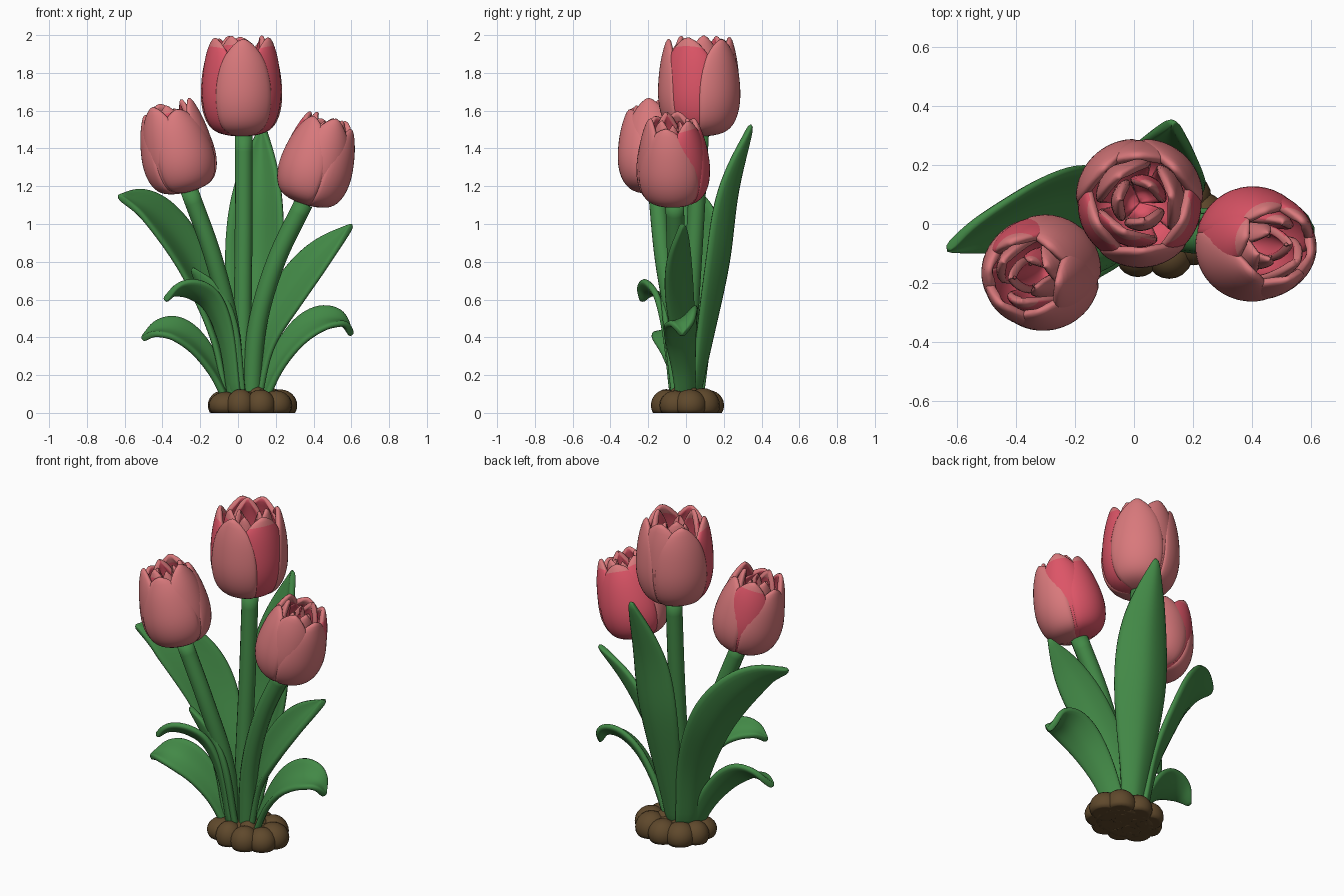
import bpy, math, random
from mathutils import Vector

if "Cube" in bpy.data.objects:
    bpy.data.objects.remove(bpy.data.objects["Cube"])

random.seed(4)


def material(name, rgb):
    m = bpy.data.materials.new(name)
    m.diffuse_color = (*rgb, 1)
    m.use_nodes = True
    m.node_tree.nodes["Principled BSDF"].inputs["Base Color"].default_value = m.diffuse_color
    return m


PINK = material("petal pink", (0.69, 0.19, 0.20))
RED = material("petal red", (0.72, 0.09, 0.135))
GREEN = material("leaf green", (0.055, 0.25, 0.062))
SOIL = material("soil brown", (0.115, 0.066, 0.025))


def spline(pts, t):
    """Catmull-Rom point at t in 0..1 through pts."""
    p = [Vector(q) for q in pts]
    p = [2 * p[0] - p[1]] + p + [2 * p[-1] - p[-2]]
    n = len(pts) - 1
    i = min(int(t * n), n - 1)
    f = t * n - i
    a, b, c, d = p[i:i + 4]
    return 0.5 * (2 * b + (c - a) * f + (2 * a - 5 * b + 4 * c - d) * f * f
                  + (3 * b - a - 3 * c + d) * f ** 3)


def grid(name, rows, mats, closed=False, index=None):
    """Smooth mesh lofted through rows of points."""
    n = len(rows[0])
    faces, ids = [], []
    for i in range(len(rows) - 1):
        for j in range(n if closed else n - 1):
            k = (j + 1) % n
            faces.append((i * n + j, i * n + k, (i + 1) * n + k, (i + 1) * n + j))
            ids.append(index(i) if index else 0)
    if closed:
        faces += [tuple(range(n))[::-1], tuple(range((len(rows) - 1) * n, len(rows) * n))]
        ids += [0, 0]
    me = bpy.data.meshes.new(name)
    me.from_pydata([p for r in rows for p in r], [], faces)
    for m in mats:
        me.materials.append(m)
    for f, k in zip(me.polygons, ids):
        f.use_smooth = True
        f.material_index = k
    ob = bpy.data.objects.new(name, me)
    bpy.context.collection.objects.link(ob)
    return ob


def thicken(ob, thick, offset):
    s = ob.modifiers.new("thickness", 'SOLIDIFY')
    s.thickness, s.offset = thick, offset
    b = ob.modifiers.new("smooth", 'SUBSURF')
    b.levels = b.render_levels = 1
    return s


# Stems: tubes along a curved path
def stem(name, pts, r):
    rows = []
    for i in range(17):
        t = i / 16
        c = spline(pts, t)
        d = (spline(pts, min(1, t + .02)) - spline(pts, max(0, t - .02))).normalized()
        x = Vector((0, 1, 0)).cross(d).normalized()
        y = d.cross(x)
        rows.append([c + r * (math.cos(a) * x + math.sin(a) * y)
                     for a in (math.tau * k / 14 for k in range(14))])
    grid(name, rows, [GREEN], closed=True)


stem("middle_stem", [(.025, 0, .05), (.025, .02, .5), (.03, .05, 1), (.03, .075, 1.468)], .047)
stem("left_stem", [(-.01, -.02, .05), (-.04, -.06, .45), (-.13, -.12, .82), (-.258, -.155, 1.178)], .047)
stem("right_stem", [(.07, -.01, .05), (.1, -.03, .45), (.2, -.05, .8), (.347, -.06, 1.11)], .05)


# Leaves: folded blades with a pointed tip
def leaf(name, pts, side, width, fold=.3, base=.5):
    side = Vector(side)
    n, m = 18, 3
    rows = []
    mid = spline(pts, .45)
    dm = spline(pts, .47) - spline(pts, .43)
    sign = 1 if side.cross(dm).dot(Vector((-mid.x, -mid.y, .2))) > 0 else -1
    for i in range(n + 1):
        t = i / n
        c = spline(pts, t)
        d = (spline(pts, min(1, t + .02)) - spline(pts, max(0, t - .02))).normalized()
        s = (side - d * side.dot(d)).normalized()
        nor = s.cross(d) * sign
        if t < .55:
            f = t / .55
            w = base + (1 - base) * f * f * (3 - 2 * f)
        else:
            w = max(.04, 1 - ((t - .55) / .45) ** 2.2)
        w *= width
        rows.append([c + s * w * u + nor * fold * w * (abs(u) ** 1.5 - .3)
                     for u in (k / m for k in range(-m, m + 1))])
    thicken(grid(name, rows, [GREEN]), .034, 0)


leaf("back_tall_leaf", [(.05, .05, .08), (.07, .12, .42), (.095, .195, .8), (.11, .245, 1.17),
                        (.13, .345, 1.53)], (1, -.25, 0), .16, .5, .42)
leaf("left_broad_leaf", [(-.04, .03, .08), (-.1, .06, .42), (-.225, .09, .74), (-.35, .06, .95),
                         (-.49, -.01, 1.09), (-.635, -.09, 1.15)], (.14, .27, .15), .16, .25)
leaf("right_broad_leaf", [(.08, 0, .08), (.14, 0, .38), (.27, -.02, .62), (.43, -.03, .83),
                          (.605, -.02, 1)], (-.14, .13, .1), .115, .3, .55)
leaf("right_low_leaf", [(.13, 0, .08), (.21, -.01, .26), (.32, -.02, .41), (.44, -.02, .49),
                        (.55, -.02, .485), (.605, -.02, .41)], (-.35, .8, .5), .11, .25, .55)
leaf("left_low_leaf", [(-.05, -.01, .08), (-.13, -.03, .24), (-.23, -.06, .37), (-.33, -.09, .435),
                       (-.43, -.11, .435), (-.51, -.12, .39)], (.35, .8, .5), .1, .25, .55)
leaf("front_curled_leaf", [(-.02, -.05, .08), (-.06, -.08, .38), (-.13, -.12, .57), (-.22, -.17, .645),
                           (-.32, -.21, .65), (-.39, -.235, .595)], (.5, -.6, .55), .075, .25, .6)
leaf("front_small_leaf", [(0, -.05, .08), (-.05, -.08, .38), (-.13, -.1, .6), (-.24, -.12, .77)],
     (.8, -.5, .3), .075, .4, .6)


# Flowers: rings of cupped petals around a tilted axis
CUP = [(.006, 0, 0), (.125, 0, .04), (.186, 0, .16), (.213, 0, .36), (.212, 0, .58),
       (.197, 0, .8), (.168, 0, 1)]


def petal(name, origin, rot, az, half, r, h, red, close):
    rows, n, m = [], 12, 4
    for i in range(n + 1):
        v = i / n
        p = spline(CUP, v)
        taper = math.sqrt(max(.07, 1 - max(0, (v - .45) / .55) ** 3))
        row = []
        for k in range(-m, m + 1):
            u = k / m
            a = math.radians(az + u * half * taper)
            rad = p.x * r / .213 * (1 - close * v ** 3) - .012 * u * u * v
            z = (p.z - .03 * u * u * v * v) * h
            row.append(origin + rot @ Vector((rad * math.cos(a), rad * math.sin(a), z)))
        rows.append(row)
    ob = grid(name, rows, [PINK, RED], index=lambda i: 1 if red and i < n - 1 else 0)
    s = thicken(ob, .03, -1)
    # inner skin red, rim pink
    s.material_offset = 0 if red else 1
    s.material_offset_rim = -1 if red else 0


def flower(name, base, top, r, half, outer_h, outer, middle, close):
    base, axis = Vector(base), Vector(top) - Vector(base)
    rot = Vector((0, 0, 1)).rotation_difference(axis)
    h = axis.length
    rings = [("outer", outer, half, r, outer_h), ("middle", middle, 55, r * .955, 1),
             ("inner", [(az + 35, k == 1) for k, (az, _) in enumerate(middle)], 54, r * .7, 1),
             ("core", [(az + 80, k == 0) for k, (az, _) in enumerate(middle)], 58, r * .44, .93)]
    for ring, petals, w, rad, hh in rings:
        for k, (az, red) in enumerate(petals):
            petal(f"{name}_{ring}_petal_{k + 1}", base, rot, az, w, rad,
                  h * (hh + random.uniform(-.015, .01)), red, close)


flower("middle_flower", (.02, .073, 1.46), (.017, .073, 2.0), .222, 46, .985,
       [(-86, False), (44, False), (136, False)],
       [(-24, True), (208, True), (92, False)], 0)
flower("left_flower", (-.268, -.155, 1.165), (-.378, -.178, 1.645), .205, 60, .94,
       [(-70, False), (50, False), (170, False)],
       [(-10, False), (230, False), (110, True)], .15)
flower("right_flower", (.352, -.065, 1.1), (.495, -.075, 1.575), .205, 62, .95,
       [(-135, False), (-15, False), (110, True)],
       [(-75, False), (45, True), (165, True)], .18)


# Soil: a mound of rounded lumps, flat underneath
def lump(name, x, y, rx, ry, top):
    bpy.ops.mesh.primitive_uv_sphere_add(segments=20, ring_count=12)
    ob = bpy.context.object
    ob.name = name
    for v in ob.data.vertices:
        z = .04 + v.co.z * (top - .04)
        v.co = (x + v.co.x * rx, y + v.co.y * ry, max(0, z))
    for f in ob.data.polygons:
        f.use_smooth = True
    ob.data.materials.append(SOIL)


lump("soil_core", .07, .003, .2, .16, .12)
for k in range(9):
    a = math.tau * k / 9 + .15
    s = random.uniform(.075, .092)
    lump(f"soil_lump_{k + 1}", .07 + .155 * math.cos(a), .003 + .115 * math.sin(a),
         s, s, random.uniform(.11, .135))
for k in range(4):
    a = math.tau * k / 4 + .6
    lump(f"soil_top_lump_{k + 1}", .06 + .075 * math.cos(a), .055 * math.sin(a), .065, .06, .138)
